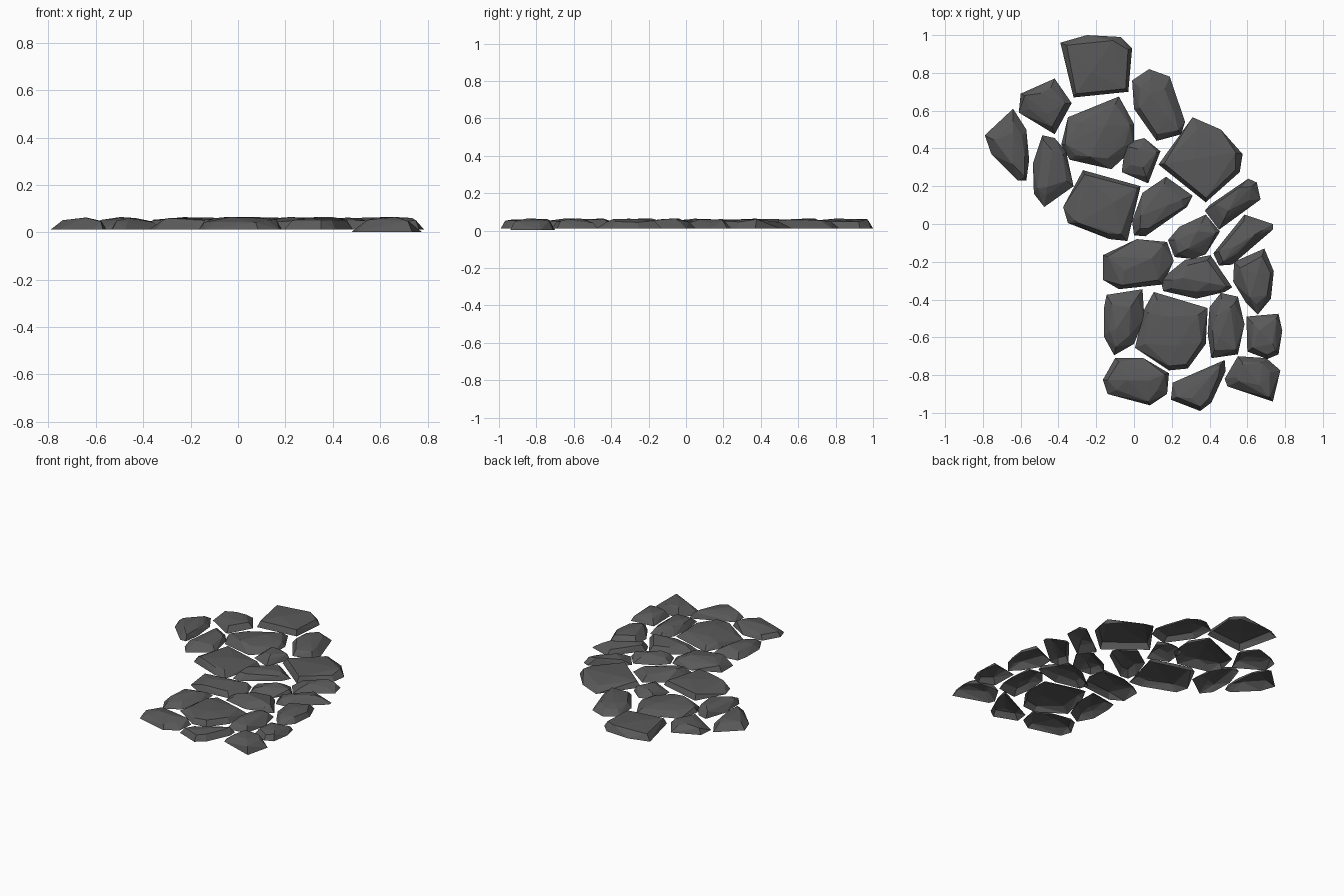
import bpy, bmesh, random
from mathutils import Vector

random.seed(7)

# One dark grey stone colour
grey = bpy.data.materials.new("dark_grey_stone")
grey.diffuse_color = (0.1, 0.1, 0.1, 1)


def stone(name, *outline, base=0.012, top=0.063):
    """Low faceted paving stone, open underneath, from its ground outline."""
    ground = [Vector((x, y, base)) for x, y in outline]
    mid = sum(ground, Vector()) / len(ground)
    bm = bmesh.new()
    pts = list(ground)
    # shoulder ring: drawn in from the ground outline by an uneven amount
    for p in ground:
        d = p - mid
        q = mid + d * max(0.5, 1 - random.uniform(0.02, 0.07) / d.length)
        q.z = top - random.uniform(0.008, 0.022)
        pts.append(q)
    # two crown points along the longest direction
    far = max((p - mid for p in ground), key=lambda d: d.length)
    for s in (0.4, -0.35):
        q = mid + far * (s + random.uniform(-0.15, 0.1))
        q.z = top + random.uniform(-0.004, 0.002)
        pts.append(q)
    verts = [bm.verts.new(p) for p in pts]
    bmesh.ops.convex_hull(bm, input=verts)
    # open underside
    under = [f for f in bm.faces if all(v.co.z < base + 0.001 for v in f.verts)]
    bmesh.ops.delete(bm, geom=under, context='FACES')
    loose = [v for v in bm.verts if not v.link_faces]
    bmesh.ops.delete(bm, geom=loose, context='VERTS')
    me = bpy.data.meshes.new(name)
    bm.to_mesh(me)
    bm.free()
    me.materials.append(grey)
    bpy.context.collection.objects.link(bpy.data.objects.new(name, me))


# Far end of the path
stone("end_stone", (-.39, .96), (-.25, 1), (-.07, .99), (-.01, .93), (-.03, .70), (-.32, .67))
stone("end_right_stone", (-.01, .76), (.08, .82), (.19, .78), (.27, .54), (.25, .475), (.12, .44), (0, .61))
stone("end_left_stone", (-.60, .69), (-.42, .77), (-.33, .64), (-.42, .475), (-.61, .59))
stone("outer_left_stone", (-.79, .47), (-.64, .61), (-.57, .50), (-.555, .34), (-.57, .23), (-.615, .23), (-.755, .37))
stone("upper_large_stone", (-.35, .565), (-.08, .675), (0, .53), (0, .40), (-.12, .29), (-.34, .34), (-.385, .42))
stone("upper_slim_stone", (-.485, .47), (-.42, .455), (-.36, .385), (-.32, .20), (-.475, .09), (-.53, .16), (-.535, .32))
stone("small_stone", (-.045, .43), (.055, .455), (.14, .385), (.075, .215), (-.065, .275))
stone("right_large_stone", (.31, .565), (.46, .50), (.575, .37), (.56, .275), (.38, .115), (.13, .315))

# Bend of the path
stone("bend_large_stone", (-.27, .285), (.035, .20), (-.035, -.09), (-.13, -.08), (-.35, .005), (-.375, .09))
stone("bend_slanted_stone", (.17, .25), (.31, .15), (.28, .09), (.06, -.065), (0, -.06), (-.01, .015), (.045, .165))
stone("bend_right_stone", (.605, .24), (.65, .22), (.67, .13), (.45, -.03), (.375, .07), (.40, .10))
stone("bend_outer_stone", (.585, .05), (.735, 0), (.735, -.03), (.52, -.215), (.45, -.22), (.42, -.155))
stone("bend_small_stone", (.38, .05), (.455, -.04), (.38, -.16), (.31, -.185), (.215, -.175), (.18, -.085), (.24, -.015))
stone("bend_left_stone", (-.165, -.165), (.015, -.08), (.175, -.095), (.21, -.195), (.155, -.32), (-.08, -.345), (-.165, -.295))
stone("bend_middle_stone", (.14, -.295), (.27, -.19), (.405, -.165), (.52, -.335), (.48, -.36), (.33, -.395), (.155, -.355))
stone("bend_edge_stone", (.53, -.2), (.69, -.13), (.74, -.25), (.725, -.395), (.655, -.48), (.595, -.42), (.525, -.305))

# Near end of the path
stone("near_left_stone", (-.145, -.375), (.045, -.345), (.055, -.50), (0, -.635), (-.105, -.695), (-.16, -.595), (-.16, -.45))
stone("near_large_stone", (.105, -.36), (.39, -.445), (.38, -.635), (.285, -.765), (.185, -.775), (.005, -.655), (.055, -.45))
stone("near_slim_stone", (.46, -.365), (.55, -.385), (.585, -.53), (.55, -.69), (.41, -.71), (.39, -.58), (.40, -.44))
stone("near_edge_stone", (.595, -.49), (.765, -.475), (.785, -.565), (.765, -.69), (.705, -.715), (.60, -.675))
stone("front_left_stone", (-.10, -.71), (.05, -.71), (.185, -.79), (.175, -.9), (.085, -.96), (-.14, -.90), (-.165, -.825))
stone("front_middle_stone", (.205, -.84), (.48, -.72), (.485, -.78), (.41, -.945), (.35, -.99), (.195, -.93))
stone("front_right_stone", (.55, -.70), (.70, -.71), (.775, -.775), (.735, -.94), (.495, -.86), (.48, -.82), base=0.002)
